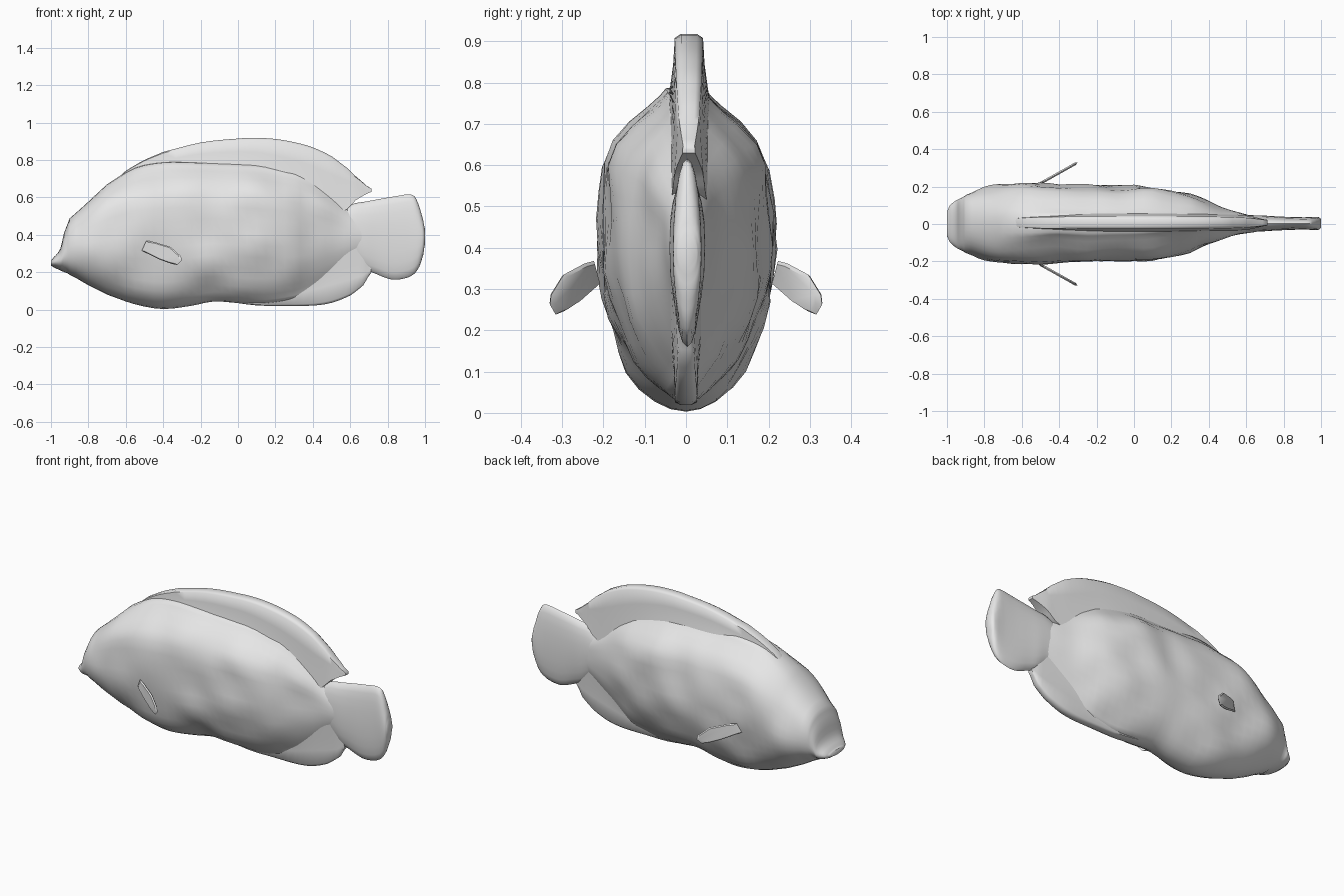
import bpy, bmesh, math
from mathutils import Vector, noise

if "Cube" in bpy.data.objects:
    bpy.data.objects.remove(bpy.data.objects["Cube"])

grey = bpy.data.materials.new("fish grey")
grey.diffuse_color = (0.8, 0.8, 0.8, 1)
grey.use_nodes = True
grey.node_tree.nodes["Principled BSDF"].inputs["Base Color"].default_value = grey.diffuse_color


def finish(bm, name, angle=60):
    bmesh.ops.recalc_face_normals(bm, faces=bm.faces)
    me = bpy.data.meshes.new(name)
    bm.to_mesh(me)
    bm.free()
    ob = bpy.data.objects.new(name, me)
    bpy.context.collection.objects.link(ob)
    me.materials.append(grey)
    bpy.ops.object.select_all(action='DESELECT')
    ob.select_set(True)
    bpy.context.view_layer.objects.active = ob
    bpy.ops.object.shade_smooth_by_angle(angle=math.radians(angle))
    return ob


def refine(rows, steps):
    """Catmull-Rom interpolation between section rows."""
    out = []
    for i in range(len(rows) - 1):
        p0, p1, p2, p3 = (rows[max(0, min(len(rows) - 1, i + k))] for k in (-1, 0, 1, 2))
        for s in range(steps):
            t = s / steps
            out.append([b + 0.5 * t * (c - a + t * (2*a - 5*b + 4*c - d + t * (3*(b - c) + d - a)))
                        for a, b, c, d in zip(p0, p1, p2, p3)])
            out[-1][0] = p1[0] + (p2[0] - p1[0]) * t
    return out + [list(rows[-1])]


def loft(name, rows, section, steps=3, bump=0.0, shift=0.0):
    bm = bmesh.new()
    rings = []
    for row in refine(rows, steps):
        ring = []
        for y, z in section(*row[1:]):
            p = Vector((row[0], y + shift, z))
            p.y += bump * noise.noise(p * 6) * min(1, abs(y) / 0.1)
            ring.append(bm.verts.new(p))
        rings.append(ring)
    n = len(rings[0])
    for a, b in zip(rings, rings[1:]):
        for i in range(n):
            bm.faces.new((a[i], a[(i + 1) % n], b[(i + 1) % n], b[i]))
    bm.faces.new(rings[0])
    bm.faces.new(rings[-1])
    return finish(bm, name)


def lookup(table, u):
    for (u0, w0), (u1, w1) in zip(table, table[1:]):
        if u <= u1:
            return w0 + (w1 - w0) * (u - u0) / (u1 - u0)
    return table[-1][1]


SHOULDER = [(0, 1), (.25, .99), (.5, .95), (.62, .88), (.75, .68), (.85, .46), (.93, .3), (1, .2)]
KEEL = [(0, 1), (.25, .95), (.5, .8), (.75, .52), (.9, .28), (1, .15)]


def oval(power, belly_power, count=36):
    """Oval section that can narrow into a fin above (back) and below (belly)."""
    def section(lo, hi, w, back=0, belly=0):
        pts = []
        for i in range(count):
            a = 2 * math.pi * i / count
            c, s = math.cos(a), math.sin(a)
            table, k, pw = (SHOULDER, back, power) if s > 0 else (KEEL, belly, belly_power)
            u = abs(s) ** (2 / pw)
            width = (1 - k) * abs(c) ** (2 / pw) + k * lookup(table, u)
            if abs(c) < 1e-6:
                width = 0
            pts.append((w * math.copysign(width, c),
                        (lo + hi) / 2 + (hi - lo) / 2 * math.copysign(u, s)))
        return pts
    return section


def blade(base, edge, base_w, edge_w):
    """Fin section: flared at the base, thin and rounded at the edge."""
    half = [(base_w, 0), (edge_w + (base_w - edge_w) * 0.3, 0.45), (edge_w, 0.7),
            (edge_w * 0.9, 0.96), (edge_w * 0.5, 1)]
    pts = [(w, base + (edge - base) * t) for w, t in half]
    return pts + [(-y, z) for y, z in reversed(pts)]


# Body: x, low z, high z, half width, narrowing of back, narrowing of belly
loft("body", [
    (-1, .235, .265, .065, 0, 0), (-.985, .225, .28, .097, 0, 0), (-.95, .21, .325, .13, 0, 0),
    (-.93, .2, .41, .146, 0, 0), (-.9, .185, .488, .165, 0, 0), (-.8, .13, .577, .195, 0, 0),
    (-.7, .08, .67, .21, .15, 0), (-.55, .028, .76, .212, .6, 0), (-.4, .003, .79, .212, 1, 0),
    (-.25, .02, .79, .208, 1, 0), (-.13, .043, .785, .204, 1, .1), (0, .035, .78, .202, 1, .4),
    (.15, .03, .77, .188, 1, .8), (.3, .055, .735, .152, 1, 1), (.4, .10, .69, .11, 1, 1),
    (.5, .17, .62, .075, 1, 1), (.6, .25, .535, .05, .6, .6), (.7, .30, .47, .03, 0, 0)],
    oval(2.15, 1.95), bump=0.02)

# Dorsal fin: x, base z, edge z, base half width, edge half width
loft("dorsal_fin", [
    (-.68, .60, .675, .03, .02), (-.6, .66, .742, .045, .028), (-.5, .68, .80, .05, .033),
    (-.4, .69, .843, .06, .035), (-.2, .69, .893, .065, .037), (0, .68, .914, .065, .038),
    (.1, .66, .918, .065, .038), (.2, .62, .912, .065, .038), (.3, .58, .895, .06, .037),
    (.4, .53, .867, .055, .036), (.5, .50, .82, .048, .034), (.58, .535, .76, .04, .03),
    (.63, .585, .712, .033, .026), (.715, .63, .645, .015, .015)], blade, shift=.007)

# Anal fin
loft("anal_fin", [
    (-.05, .14, .04, .05, .03), (.1, .14, .022, .06, .03), (.25, .2, .02, .06, .03),
    (.4, .3, .021, .06, .03), (.5, .36, .036, .05, .03), (.6, .36, .075, .04, .026),
    (.67, .31, .13, .03, .022), (.712, .25, .195, .018, .015)], blade)

# Tail fin
loft("tail_fin", [
    (.55, .28, .54, .045), (.62, .26, .567, .044), (.68, .215, .577, .043),
    (.74, .19, .588, .039), (.8, .166, .599, .036), (.85, .16, .607, .034),
    (.91, .172, .616, .033), (.945, .193, .605, .034), (.97, .23, .55, .035),
    (.99, .29, .48, .033), (1, .35, .43, .024)], oval(2.1, 2.1, 20), shift=.003)

# Pectoral fins, angled out and backward
outline = [(-.515, .315), (-.49, .368), (-.45, .362), (-.36, .335), (-.305, .285),
           (-.30, .262), (-.325, .238), (-.36, .246), (-.42, .268)]
for side, label in ((-1, "right"), (1, "left")):
    bm = bmesh.new()
    layers = []
    for off, shrink in ((-.008, .88), (0, 1), (.008, .88)):
        layers.append([])
        for x, z in outline:
            x, z = -.41 + (x + .41) * shrink, .30 + (z - .30) * shrink
            layers[-1].append(bm.verts.new((x, side * (.212 + (x + .51) * .56 + off), z)))
    n = len(outline)
    for a, b in zip(layers, layers[1:]):
        for i in range(n):
            bm.faces.new((a[i], a[(i + 1) % n], b[(i + 1) % n], b[i]))
    bm.faces.new(layers[0])
    bm.faces.new(layers[-1])
    finish(bm, label + "_pectoral_fin", 35)
